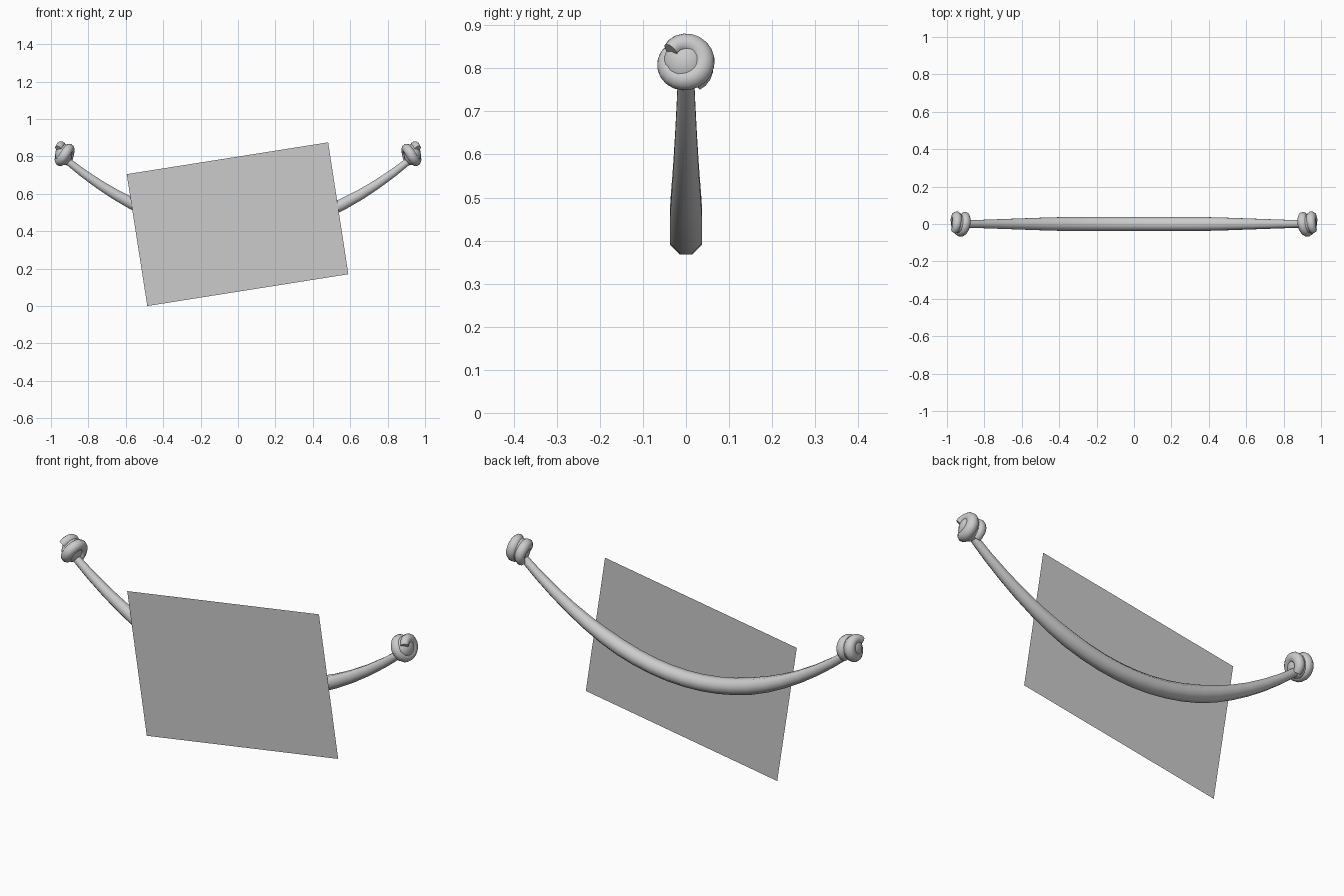
import bpy, math
from mathutils import Vector, Matrix

if "Cube" in bpy.data.objects:
    bpy.data.objects.remove(bpy.data.objects["Cube"])


def tube(name, pts, radii, sides=8, turn=0.0, up=Vector((0, 1, 0))):
    """Sweep a polygon along a path, one radius per point, capped at both ends."""
    verts, faces, n = [], [], len(pts)
    for i, p in enumerate(pts):
        t = (pts[min(i + 1, n - 1)] - pts[max(i - 1, 0)]).normalized()
        a = (up - t * up.dot(t)).normalized()
        b = t.cross(a)
        for k in range(sides):
            w = 2 * math.pi * k / sides + turn
            verts.append(p + (a * math.cos(w) + b * math.sin(w)) * radii[i])
    for i in range(n - 1):
        for k in range(sides):
            j = (k + 1) % sides
            faces.append((i * sides + k, i * sides + j, (i + 1) * sides + j, (i + 1) * sides + k))
    faces.append(tuple(range(sides))[::-1])
    faces.append(tuple((n - 1) * sides + k for k in range(sides)))
    return add(name, verts, faces)


def add(name, verts, faces, smooth=True):
    me = bpy.data.meshes.new(name)
    me.from_pydata([tuple(v) for v in verts], [], faces)
    ob = bpy.data.objects.new(name, me)
    bpy.context.collection.objects.link(ob)
    if smooth:
        bpy.context.view_layer.objects.active = ob
        ob.select_set(True)
        bpy.ops.object.shade_smooth_by_angle(angle=math.radians(50))
        ob.select_set(False)
    return ob


# Sagging cord, octagonal and thinner toward the ends
xs = [-0.92 + 1.84 * i / 20 for i in range(21)]
path = [Vector((x, 0, 0.405 + 0.445 * x * x)) for x in xs]
rad = [0.040 - 0.020 * max(0, (abs(x) - 0.40) / 0.52) for x in xs]
tube("hanging_cord", path, rad, 8, math.pi / 8)

# Knots: a core with one wrapped turn of thick cord, mirrored left and right
for side, label in ((1, "right"), (-1, "left")):
    centre = Vector((0.932 * side, 0, 0.81))
    bpy.ops.mesh.primitive_uv_sphere_add(segments=16, ring_count=10, radius=0.052, location=centre)
    core = bpy.context.object
    core.name = label + "_knot_core"
    core.scale = (0.88, 1.05, 1.1)
    bpy.ops.object.shade_smooth()

    tilt = Matrix.Rotation(math.radians(-20), 3, 'Y')
    pts, radii = [], []
    for i in range(33):
        u = i / 32
        w = math.radians(-60 + 570 * u)
        p = tilt @ Vector((-0.038 + 0.076 * u, 0.041 * math.cos(w), 0.040 * math.sin(w)))
        pts.append(centre + Vector((p.x * side, p.y, p.z)))
        radii.append(0.027 - 0.008 * abs(2 * u - 1) ** 4)
    # the mirrored path uses the same sweep frame
    tube(label + "_knot_wrap", pts, radii, 10, 0, Vector((1, 0, 0)))

# Tilted flat sign board resting against the front of the cord
corners = [(-0.595, 0.71), (-0.485, 0.005), (0.59, 0.175), (0.482, 0.88)]
add("sign_board", [(x, -0.039, z - 0.005) for x, z in corners], [(0, 1, 2, 3)], False)
